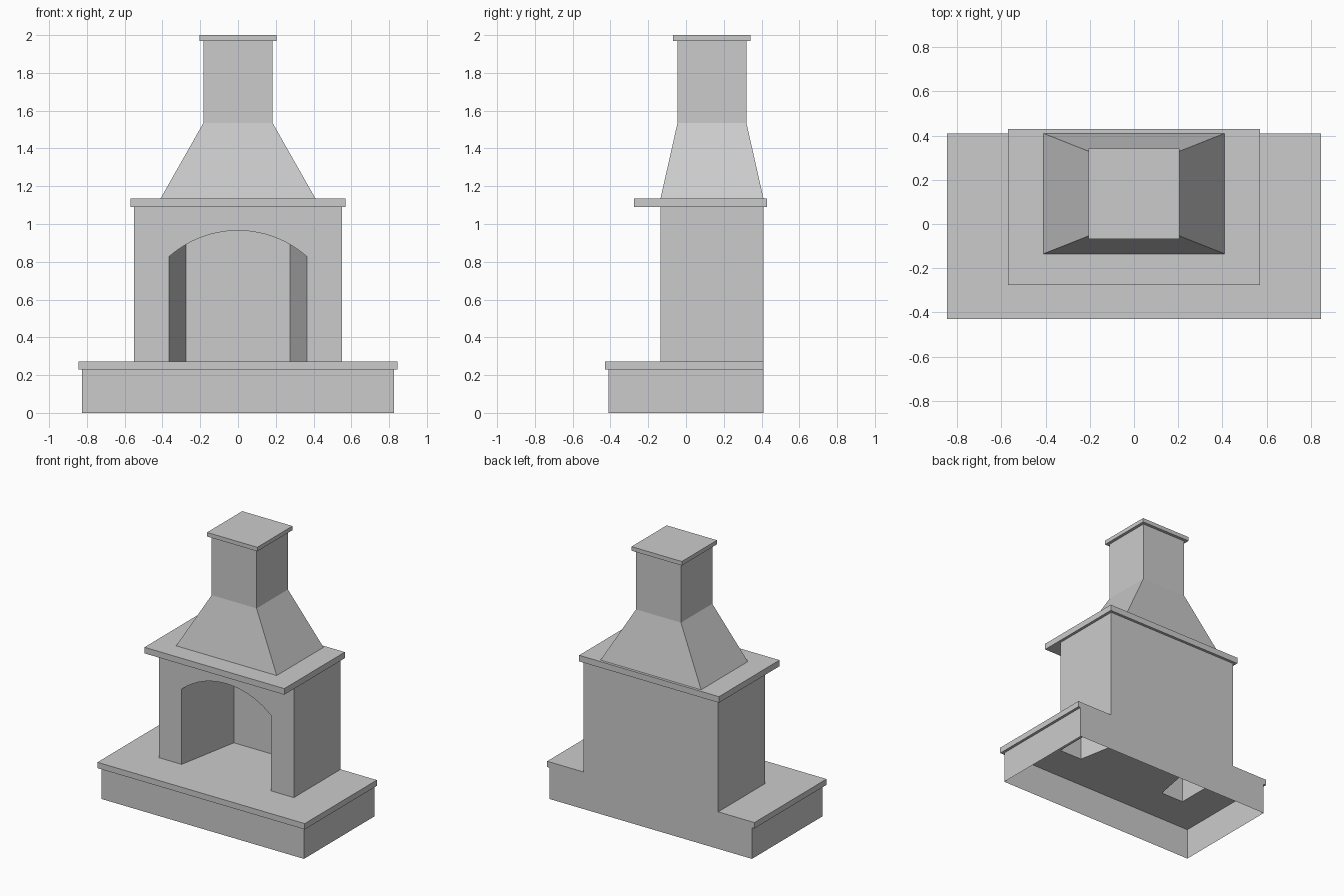
import bpy, bmesh, math

old = bpy.data.objects.get("Cube")
if old:
    bpy.data.objects.remove(old, do_unlink=True)

# One plain stone colour
stone = bpy.data.materials.new("light grey stone")
stone.use_nodes = True
GREY = (0.6, 0.6, 0.6, 1)
stone.diffuse_color = GREY
stone.node_tree.nodes["Principled BSDF"].inputs["Base Color"].default_value = GREY

# Shared dimensions
FRONT, BACK = -0.135, 0.41          # masonry depth
HALF = 0.55                         # masonry half width
BASE_TOP, HEARTH = 0.23, 0.273      # hearth slab levels
MANTEL, MANTEL_TOP = 1.09, 1.135
MOUTH, REAR, REAR_Y = 0.365, 0.275, 0.345   # firebox opening
SPRING, CROWN = 0.827, 0.965        # arch levels


def make(name, faces, recalc=True):
    """Object from a list of faces, each a list of points; shared points are welded."""
    bm = bmesh.new()
    for pts in faces:
        bm.faces.new([bm.verts.new(p) for p in pts])
    bmesh.ops.remove_doubles(bm, verts=bm.verts, dist=1e-5)
    if recalc:
        bmesh.ops.recalc_face_normals(bm, faces=bm.faces)
    me = bpy.data.meshes.new(name)
    bm.to_mesh(me)
    bm.free()
    me.materials.append(stone)
    ob = bpy.data.objects.new(name, me)
    bpy.context.collection.objects.link(ob)
    return ob


def rect(x, y0, y1, z):
    return [(-x, y0, z), (x, y0, z), (x, y1, z), (-x, y1, z)]


def walls(low, high, skip_back=False):
    """Side faces joining two matching loops, optionally leaving the back open."""
    out = []
    for i in range(len(low)):
        j = (i + 1) % len(low)
        if skip_back and low[i][1] == low[j][1] == BACK:
            continue
        out.append([low[i], low[j], high[j], high[i]])
    return out


def block(name, low, high):
    return make(name, walls(low, high) + [low[::-1], high])


# Base: hollow plinth, open underneath
make("base_walls", walls(rect(0.825, -0.41, BACK, 0),
                         rect(0.825, -0.41, BACK, BASE_TOP), True))

# Hearth slab, cut out around the hollow masonry
half_plan = [(0.845, -0.43), (0.845, BACK), (HALF, BACK), (HALF, FRONT),
             (MOUTH, FRONT), (REAR, REAR_Y)]
plan = half_plan + [(-x, y) for x, y in reversed(half_plan)]
slab_low = [(x, y, BASE_TOP) for x, y in plan]
slab_high = [(x, y, HEARTH) for x, y in plan]
make("hearth_slab", walls(slab_low, slab_high, True) + [slab_low[::-1], slab_high])

# Back: one flush stepped wall from the ground to the mantel
half_back = [(0.825, 0), (0.825, BASE_TOP), (0.845, BASE_TOP), (0.845, HEARTH),
             (HALF, HEARTH), (HALF, MANTEL)]
outline = half_back + [(-x, z) for x, z in reversed(half_back)]
make("back_wall", [[(x, BACK, z) for x, z in reversed(outline)]], recalc=False)

# Masonry: front, sides and a splayed firebox under a segmental arch
rise = CROWN - SPRING
radius = (MOUTH ** 2 + rise ** 2) / (2 * rise)
a_out, a_in = math.asin(MOUTH / radius), math.asin(REAR / radius)
N = 6
outer = [a_out + (a_in - a_out) * i / N for i in range(N)]
inner = [a_in * (1 - i / 10) for i in range(21)]
angles = [-a for a in outer] + [-a for a in inner] + outer[::-1]


def arch_point(a, front):
    x = radius * math.sin(a)
    splay = FRONT + (MOUTH - abs(x)) / (MOUTH - REAR) * (REAR_Y - FRONT)
    y = FRONT if front else min(REAR_Y, splay)
    return (x, y, CROWN - radius + radius * math.cos(a))


lip = [arch_point(a, True) for a in angles]
deep = [arch_point(a, False) for a in angles]
faces = [[(-HALF, FRONT, HEARTH), (-MOUTH, FRONT, HEARTH)] + lip +
         [(MOUTH, FRONT, HEARTH), (HALF, FRONT, HEARTH),
          (HALF, FRONT, MANTEL), (-HALF, FRONT, MANTEL)]]
for i in range(len(lip) - 1):
    quad = [lip[i], lip[i + 1], deep[i + 1], deep[i]]
    if i == 0:
        quad.pop()          # front and rear points meet at the springing
    elif i == len(lip) - 2:
        quad.pop(2)
    faces.append(quad)
for s, edge in ((-1, deep[:N + 1]), (1, deep[::-1][:N + 1])):
    faces.append([(s * MOUTH, FRONT, HEARTH)] + edge + [(s * REAR, REAR_Y, HEARTH)])
    faces.append([(s * HALF, FRONT, HEARTH), (s * HALF, BACK, HEARTH),
                  (s * HALF, BACK, MANTEL), (s * HALF, FRONT, MANTEL)])
faces.append([(-REAR, REAR_Y, HEARTH)] + deep[N:-N] + [(REAR, REAR_Y, HEARTH)])
masonry = make("firebox_masonry", faces)
masonry.data.shade_smooth()
masonry.data.set_sharp_from_angle(angle=math.radians(20))

# Mantel shelf, tapered hood, chimney and cap
block("mantel_shelf", rect(0.57, -0.275, 0.43, MANTEL), rect(0.57, -0.275, 0.43, MANTEL_TOP))
hood_low, hood_high = rect(0.41, FRONT, BACK, MANTEL_TOP), rect(0.183, -0.045, 0.32, 1.535)
stack_top = rect(0.183, -0.045, 0.32, 1.97)
make("hood_and_chimney", walls(hood_low, hood_high) + walls(hood_high, stack_top))
block("chimney_cap", rect(0.205, -0.068, 0.342, 1.97), rect(0.205, -0.068, 0.342, 2.0))
